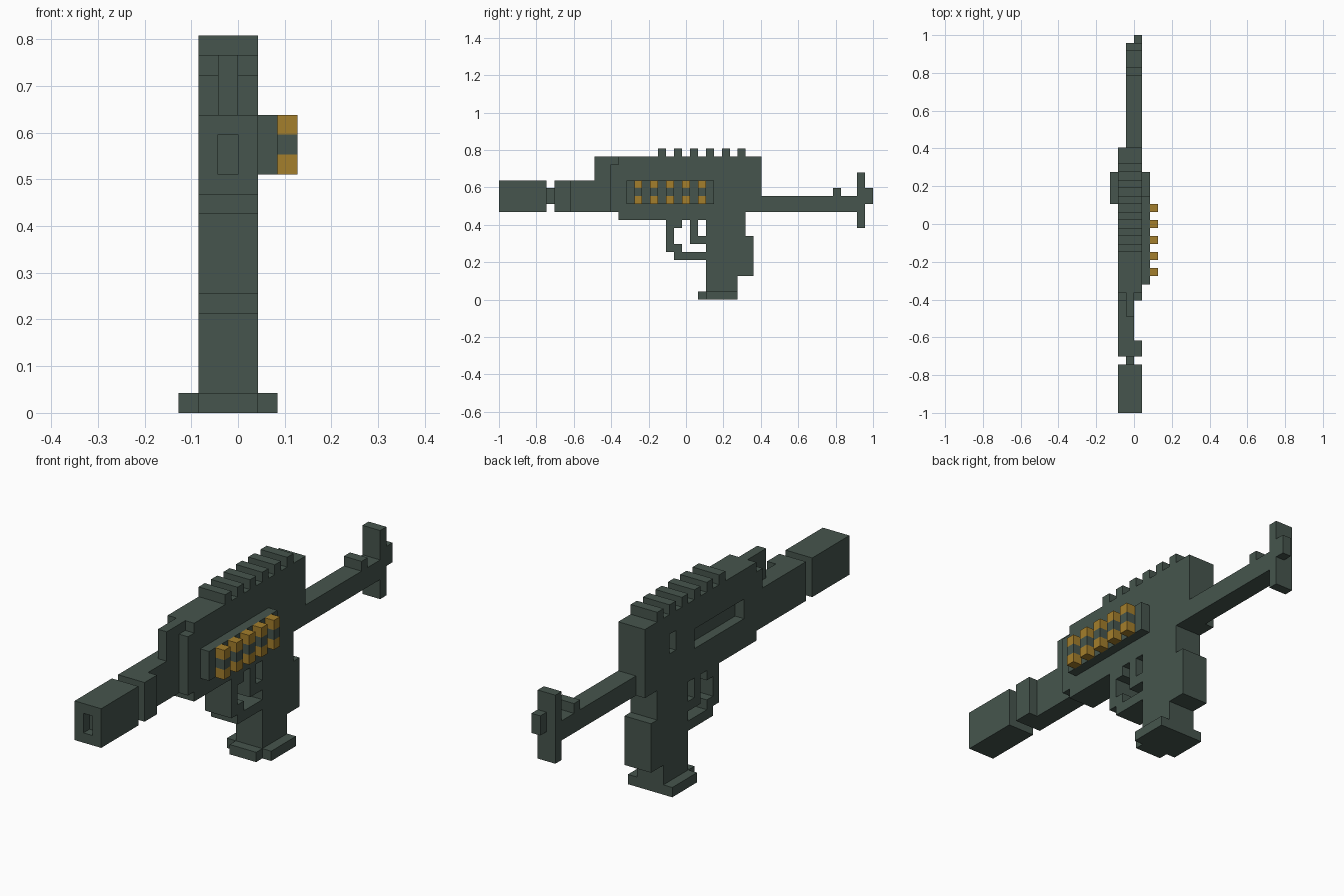
import bpy, bmesh
from mathutils import Vector

if "Cube" in bpy.data.objects:
    bpy.data.objects.remove(bpy.data.objects["Cube"])

U = 2 / 47  # one block


def material(name, rgb):
    m = bpy.data.materials.new(name)
    m.diffuse_color = (*rgb, 1)
    m.use_nodes = True
    m.node_tree.nodes["Principled BSDF"].inputs["Base Color"].default_value = m.diffuse_color
    return m


GREEN = material("dark_green_metal", (0.061, 0.091, 0.075))
GOLD = material("brass", (0.371, 0.209, 0.025))


def pos(x, y, z):
    return Vector((x * U, y * U - 1, z * U))


def profile(name, pts, x0, x1, mat=GREEN):
    """Side profile (y, z) in blocks, extruded from x0 to x1."""
    bm = bmesh.new()
    face = bm.faces.new([bm.verts.new(pos(x0, y, z)) for y, z in pts])
    out = bmesh.ops.extrude_face_region(bm, geom=[face])
    moved = [v for v in out["geom"] if isinstance(v, bmesh.types.BMVert)]
    bmesh.ops.translate(bm, verts=moved, vec=(U * (x1 - x0), 0, 0))
    bmesh.ops.recalc_face_normals(bm, faces=bm.faces)
    me = bpy.data.meshes.new(name)
    bm.to_mesh(me)
    bm.free()
    me.materials.append(mat)
    ob = bpy.data.objects.new(name, me)
    bpy.context.collection.objects.link(ob)
    return ob


def box(name, x, y, z, mat=GREEN):
    return profile(name, [(y[0], z[0]), (y[1], z[0]), (y[1], z[1]), (y[0], z[1])], *x, mat)


def cut(ob, x, y, z):
    cutter = box("cutter", x, y, z)
    cutter.hide_render = True
    mod = ob.modifiers.new("cut", "BOOLEAN")
    mod.operation, mod.solver, mod.object = "DIFFERENCE", "EXACT", cutter
    bpy.context.view_layer.objects.active = ob
    bpy.ops.object.modifier_apply(modifier=mod.name)
    bpy.data.objects.remove(cutter)


W = (-2, 1)  # full body width

# Muzzle with a recessed bore, neck and collar
muzzle = box("muzzle", W, (0, 6), (11, 15))
cut(muzzle, (-1, 0), (-1, 1), (12, 14))
box("muzzle_neck", (-1, 0), (6, 7), (12, 14))
box("barrel_collar", W, (7, 9), (11, 15))
box("barrel", (-2, 0), (9, 14), (11, 15))
box("front_rib", (-1, 0), (12, 15), (15, 18))

# Receiver with two recesses on its left side
receiver = profile("receiver", [(14, 11), (15, 11), (15, 10), (31, 10), (31, 11),
                                (33, 11), (33, 18), (15, 18), (15, 17), (14, 17)], *W)
cut(receiver, (-3, -1), (17, 25), (13, 15))
cut(receiver, (-3, -1), (28, 29), (14, 16))

# Top rail teeth
for i in range(6):
    box(f"rail_tooth_{i + 1}", W, (20 + 2 * i, 21 + 2 * i), (18, 19))

# Shell holder on the right side, brass shells with green middles
box("shell_holder", (1, 2), (16, 27), (12, 15))
for i in range(5):
    y = (17 + 2 * i, 18 + 2 * i)
    box(f"shell_bottom_{i + 1}", (2, 3), y, (12, 13), GOLD)
    box(f"shell_band_{i + 1}", (2, 3), y, (13, 14))
    box(f"shell_top_{i + 1}", (2, 3), y, (14, 15), GOLD)

# Grip and its foot
profile("grip", [(26, 1), (30, 1), (30, 3), (32, 3), (32, 8), (31, 8), (31, 10), (26, 10)], *W)
box("grip_base", (-3, 2), (26, 30), (0, 1))
box("grip_base_toe", W, (25, 26), (0, 1))

# Trigger and guard
profile("guard_front", [(21, 6), (23, 6), (23, 7), (22, 7), (22, 9), (23, 9), (23, 10), (21, 10)], *W)
box("guard_bottom", W, (22, 26), (5, 6))
profile("trigger", [(24, 7), (26, 7), (26, 8), (25, 8), (25, 10), (24, 10)], *W)

# Stock
box("stock_bar", (-1, 1), (33, 45), (11, 13))
box("stock_bump", (-1, 1), (42, 43), (13, 14))
box("stock_plate", (-1, 1), (45, 46), (9, 16))
box("stock_nub", (0, 1), (46, 47), (12, 14))
